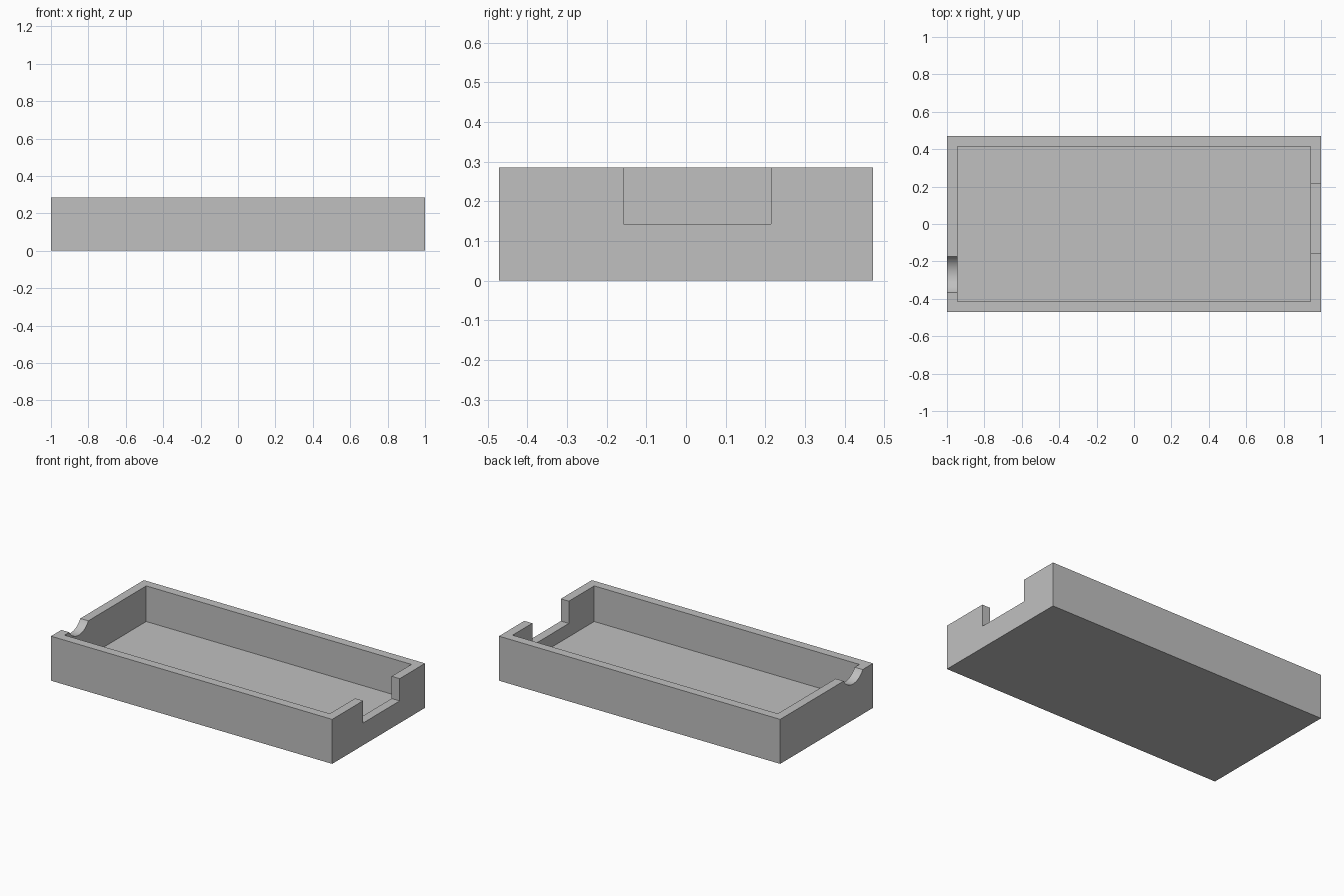
import bpy
import math

cube = bpy.data.objects.get("Cube")
if cube:
    bpy.data.objects.remove(cube, do_unlink=True)

LENGTH, WIDTH, HEIGHT, WALL = 2.0, 0.943, 0.286, 0.057

grey = bpy.data.materials.new("plain grey")
grey.use_nodes = True
colour = (0.53, 0.53, 0.53, 1.0)
grey.diffuse_color = colour
grey.node_tree.nodes["Principled BSDF"].inputs["Base Color"].default_value = colour


def box(name, low, high):
    """Axis-aligned box between two opposite corners."""
    centre = [(a + b) / 2 for a, b in zip(low, high)]
    bpy.ops.mesh.primitive_cube_add(size=1, location=centre)
    obj = bpy.context.object
    obj.name = name
    obj.scale = [b - a for a, b in zip(low, high)]
    bpy.ops.object.transform_apply(location=True, rotation=True, scale=True)
    obj.data.materials.append(grey)
    return obj


def cut(target, cutter):
    """Subtract the cutter from the target, then discard it."""
    cutter.hide_render = True
    mod = target.modifiers.new("cut", "BOOLEAN")
    mod.operation = "DIFFERENCE"
    mod.solver = "EXACT"
    mod.object = cutter
    bpy.ops.object.select_all(action="DESELECT")
    target.select_set(True)
    bpy.context.view_layer.objects.active = target
    bpy.ops.object.modifier_apply(modifier=mod.name)
    bpy.data.objects.remove(cutter, do_unlink=True)


# Solid tray block
x, y = LENGTH / 2, WIDTH / 2
tray = box("tray", (-x, -y, 0), (x, y, HEIGHT))

# Hollow interior, leaving a floor and four walls
cut(tray, box("cavity_cutter", (-x + WALL, -y + WALL, WALL),
              (x - WALL, y - WALL, HEIGHT + 0.1)))

# Rectangular opening in the +x end wall
cut(tray, box("opening_cutter", (x - WALL - 0.02, -0.157, HEIGHT / 2),
              (x + 0.1, 0.214, HEIGHT + 0.1)))

# Shallow rounded cable notch in the -x end wall
bpy.ops.mesh.primitive_cylinder_add(
    vertices=64, radius=0.112, depth=0.16,
    location=(-x, -0.27, HEIGHT + WALL), rotation=(0, math.pi / 2, 0))
notch = bpy.context.object
notch.name = "notch_cutter"
notch.data.materials.append(grey)
cut(tray, notch)

bpy.ops.object.shade_smooth_by_angle(angle=math.radians(30))
